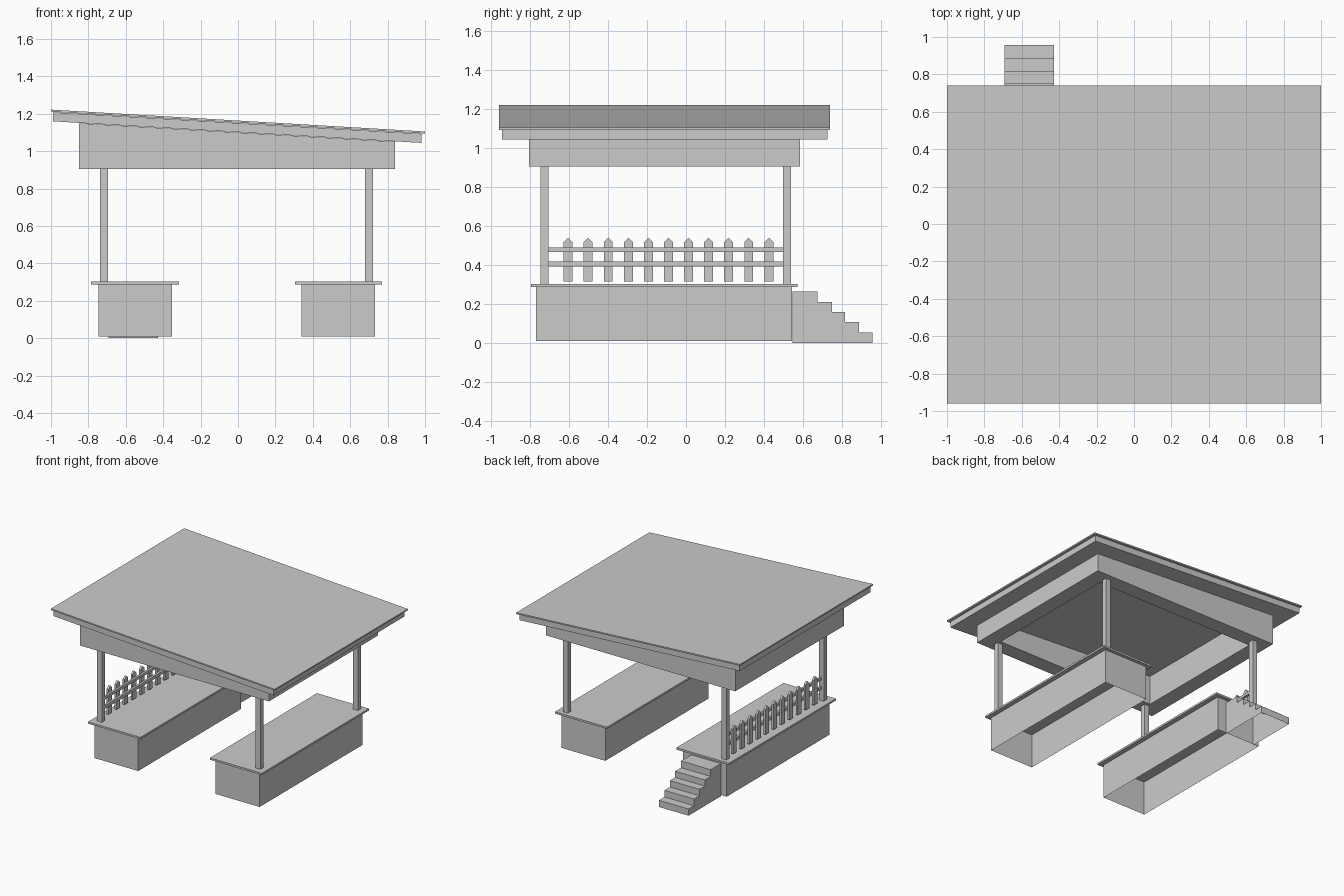
import bpy, bmesh

if "Cube" in bpy.data.objects:
    bpy.data.objects.remove(bpy.data.objects["Cube"], do_unlink=True)

GREY = (0.6, 0.6, 0.6, 1)
grey = bpy.data.materials.new("plain_grey")
grey.use_nodes = True
grey.diffuse_color = GREY
grey.node_tree.nodes["Principled BSDF"].inputs["Base Color"].default_value = GREY


def finish(name, bm):
    bmesh.ops.recalc_face_normals(bm, faces=bm.faces)
    mesh = bpy.data.meshes.new(name)
    bm.to_mesh(mesh)
    bm.free()
    mesh.materials.append(grey)
    obj = bpy.data.objects.new(name, mesh)
    bpy.context.collection.objects.link(obj)
    return obj


def add_box(bm, x, y, z):
    verts = bmesh.ops.create_cube(bm, size=1)["verts"]
    for v in verts:
        v.co = [r[0] if c < 0 else r[1] for c, r in zip(v.co, (x, y, z))]
    return verts


def box(name, x, y, z):
    bm = bmesh.new()
    add_box(bm, x, y, z)
    return finish(name, bm)


def add_prism(bm, profile, x0, x1):
    """Extrude a closed (y, z) profile along x."""
    face = bm.faces.new([bm.verts.new((x0, y, z)) for y, z in profile])
    ext = bmesh.ops.extrude_face_region(bm, geom=[face], use_keep_orig=True)["geom"]
    moved = [g for g in ext if isinstance(g, bmesh.types.BMVert)]
    bmesh.ops.translate(bm, vec=(x1 - x0, 0, 0), verts=moved)


SLOPE = -0.0585


def roof_z(x, drop):
    return 1.1635 + SLOPE * x - drop


def sloped_box(name, x, y, top, bottom):
    """Roof layer lying between two depths below the roof surface."""
    bm = bmesh.new()
    for v in add_box(bm, x, y, (0, 1)):
        v.co.z = roof_z(v.co.x, top if v.co.z > 0.5 else bottom)
    return finish(name, bm)


# Roof
sloped_box("roof_sheet", (-1, 1), (-0.96, 0.74), 0, 0.011)
sloped_box("roof_board", (-0.988, 0.98), (-0.945, 0.725), 0.0135, 0.062)

# Beam ring, its top cut to the roof slope
BX, BY, BT, BZ = (-0.85, 0.84), (-0.805, 0.585), 0.125, 0.905
bm = bmesh.new()
rings = []
for inset in (0, BT):
    corners = [(BX[0] + inset, BY[0] + inset), (BX[1] - inset, BY[0] + inset),
               (BX[1] - inset, BY[1] - inset), (BX[0] + inset, BY[1] - inset)]
    rings.append([bm.verts.new((x, y, BZ)) for x, y in corners])
    rings.append([bm.verts.new((x, y, roof_z(x, 0.064))) for x, y in corners])
for a, b in ((0, 1), (1, 3), (3, 2), (2, 0)):
    for i in range(4):
        j = (i + 1) % 4
        bm.faces.new((rings[a][i], rings[a][j], rings[b][j], rings[b][i]))
finish("beam_ring", bm)

# Two platforms: open-bottomed base, deck and posts
SIDES = {
    "right": ((-0.745, -0.353), (-0.785, -0.315), (-0.738, -0.695)),
    "left": ((0.34, 0.733), (0.305, 0.77), (0.68, 0.723)),
}
for side, (base_x, deck_x, post_x) in SIDES.items():
    bm = bmesh.new()
    add_box(bm, base_x, (-0.77, 0.545), (0.01, 0.287))
    bm.normal_update()
    ends = [f for f in bm.faces if abs(f.normal.z) > 0.9]
    bmesh.ops.delete(bm, geom=ends, context="FACES_ONLY")
    finish(side + "_base", bm)
    box(side + "_deck", deck_x, (-0.795, 0.573), (0.287, 0.302))
    box(side + "_front_post", post_x, (-0.746, -0.705), (0.302, 0.905))
    box(side + "_back_post", post_x, (0.497, 0.538), (0.302, 0.905))

# Fence between the posts of one platform
for name, z in (("upper_rail", (0.468, 0.49)), ("lower_rail", (0.392, 0.417))):
    box("fence_" + name, (-0.718, -0.7), (-0.705, 0.497), z)
bm = bmesh.new()
for i in range(11):
    y = -0.605 + i * 0.103
    add_prism(bm, [(y - 0.023, 0.315), (y + 0.023, 0.315), (y + 0.023, 0.517),
                   (y, 0.54), (y - 0.023, 0.517)], -0.735, -0.718)
finish("fence_pickets", bm)

# Back steps, hollow underneath
treads = [(0.675, 0.264), (0.75, 0.21), (0.817, 0.16), (0.887, 0.108), (0.957, 0.054)]
profile = [(0.546, 0)]
start = 0.546
for end, z in treads:
    profile += [(start, z), (end, z)]
    start = end
profile.append((start, 0))
bm = bmesh.new()
add_prism(bm, profile, -0.693, -0.428)
bmesh.ops.recalc_face_normals(bm, faces=bm.faces)
hidden = [f for f in bm.faces if f.normal.z < -0.9 or f.normal.y < -0.9]
bmesh.ops.delete(bm, geom=hidden, context="FACES_ONLY")
finish("back_steps", bm)
